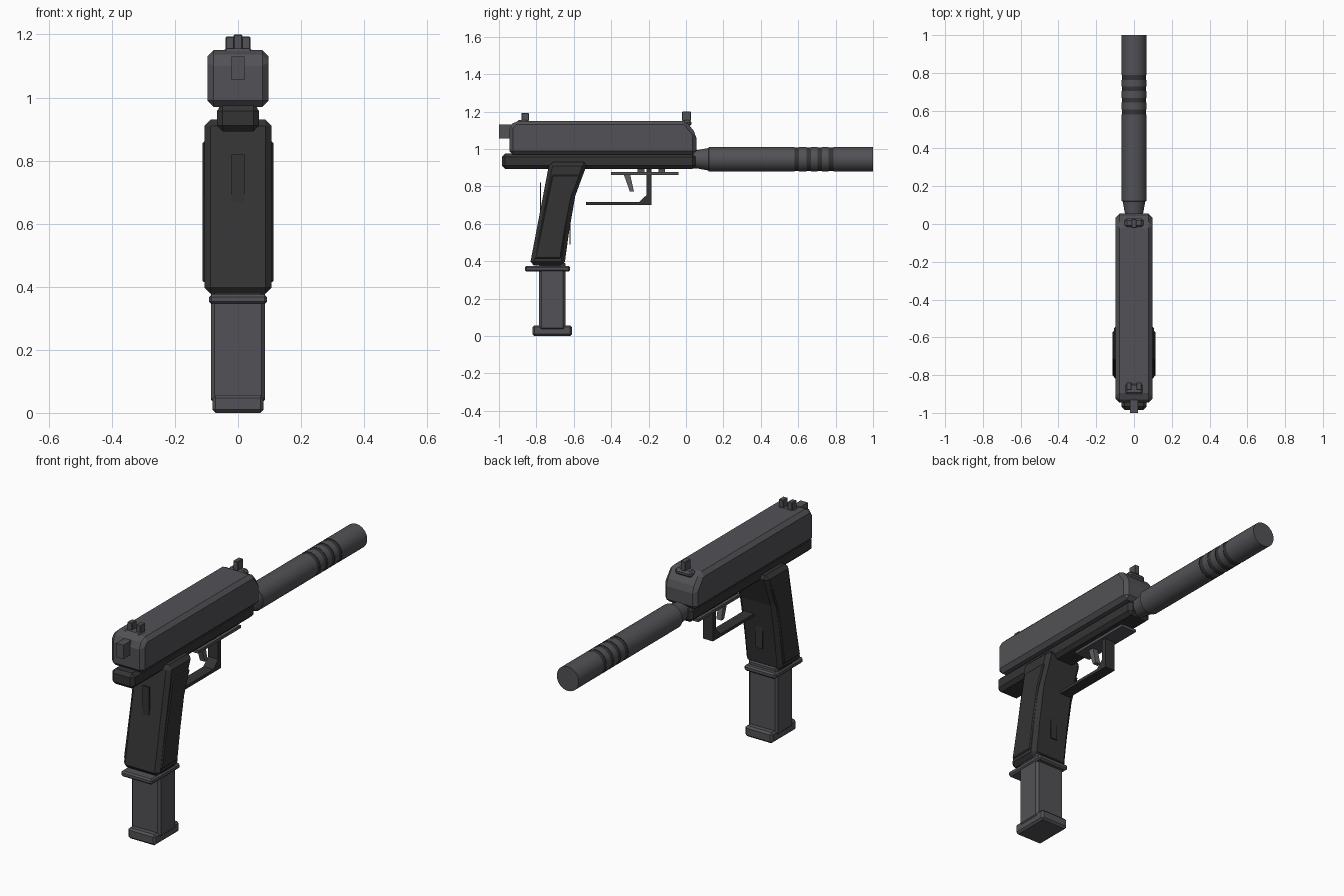
import bpy, bmesh, math

if "Cube" in bpy.data.objects:
    bpy.data.objects.remove(bpy.data.objects["Cube"])


def material(name, r, g, b):
    m = bpy.data.materials.new(name)
    m.diffuse_color = (r, g, b, 1)
    m.use_nodes = True
    m.node_tree.nodes["Principled BSDF"].inputs["Base Color"].default_value = m.diffuse_color
    return m


GREY = material("gunmetal grey", 0.085, 0.083, 0.093)
DARK = material("dark polymer", 0.034, 0.034, 0.034)
LIGHT = material("trigger grey", 0.12, 0.12, 0.125)


def finish(name, bm, mat, bevel=0):
    bmesh.ops.recalc_face_normals(bm, faces=bm.faces)
    me = bpy.data.meshes.new(name)
    bm.to_mesh(me)
    bm.free()
    ob = bpy.data.objects.new(name, me)
    bpy.context.collection.objects.link(ob)
    me.materials.append(mat)
    if bevel:
        mod = ob.modifiers.new("bevel", 'BEVEL')
        mod.width = bevel
        mod.segments = 1
        mod.limit_method = 'ANGLE'
        mod.angle_limit = math.radians(35)
    return ob


def prism(name, profile, x0, x1, mat, bevel=0):
    """Side profile in (y, z) extruded across x."""
    bm = bmesh.new()
    face = bm.faces.new([bm.verts.new((x0, y, z)) for y, z in profile])
    ext = bmesh.ops.extrude_face_region(bm, geom=[face])
    for v in ext["geom"]:
        if isinstance(v, bmesh.types.BMVert):
            v.co.x = x1
    return finish(name, bm, mat, bevel)


def box(name, x0, x1, y0, y1, z0, z1, mat, bevel=0):
    return prism(name, [(y0, z0), (y1, z0), (y1, z1), (y0, z1)], x0, x1, mat, bevel)


# slide with sloped nose, and lower frame
prism("slide", [(-0.945, 0.97), (0.055, 0.97), (0.055, 1.08), (0.0, 1.15),
                (-0.915, 1.15), (-0.945, 1.12)], -0.097, 0.097, GREY, 0.02)
box("frame", -0.067, 0.067, -0.985, 0.052, 0.893, 0.975, DARK, 0.018)

# sights and hammer
box("front_sight_base", -0.05, 0.05, -0.02, 0.03, 1.12, 1.155, GREY, 0.012)
box("front_sight", -0.014, 0.014, -0.022, 0.026, 1.15, 1.2, GREY, 0.003)
box("rear_sight_base", -0.05, 0.05, -0.905, -0.84, 1.13, 1.156, GREY, 0.012)
for side, s in (("left", -1), ("right", 1)):
    box("rear_sight_" + side, s * 0.012, s * 0.04, -0.88, -0.84, 1.15, 1.193, GREY, 0.003)
box("hammer", -0.021, 0.021, -1.0, -0.93, 1.055, 1.13, GREY)

# barrel and suppressor, a lathed outline with dark grooves
grooves = [(0.58, 0.605), (0.643, 0.667), (0.703, 0.727), (0.763, 0.788)]
outline = [(0.0, 0.048), (0.055, 0.048), (0.12, 0.06), (0.122, 0.065)]
for a, b in grooves:
    outline += [(a, 0.065), (a, 0.063), (b, 0.063), (b, 0.065)]
outline += [(1.0, 0.065)]
bm = bmesh.new()
N = 32
rings = [[bm.verts.new((r * math.cos(2 * math.pi * i / N), y,
                        0.945 + r * math.sin(2 * math.pi * i / N)))
          for i in range(N)] for y, r in outline]
for p, q in zip(rings, rings[1:]):
    for i in range(N):
        bm.faces.new((p[i], p[(i + 1) % N], q[(i + 1) % N], q[i]))
bm.faces.new(rings[0])
bm.faces.new(rings[-1])
for f in bm.faces:
    y = f.calc_center_median().y
    f.material_index = int(any(a - 0.001 < y < b + 0.001 for a, b in grooves))
    f.smooth = len(f.verts) == 4
barrel = finish("suppressor", bm, GREY)
barrel.data.materials.append(DARK)
bpy.context.view_layer.objects.active = barrel
barrel.select_set(True)
bpy.ops.object.shade_smooth_by_angle(angle=math.radians(30))

# grip with raised side panels
prism("grip", [(-0.835, 0.378), (-0.65, 0.378), (-0.625, 0.56), (-0.592, 0.75),
               (-0.525, 0.93), (-0.73, 0.93)], -0.107, 0.107, DARK, 0.02)
for side, s in (("left", -1), ("right", 1)):
    prism("grip_panel_" + side, [(-0.808, 0.415), (-0.67, 0.415), (-0.645, 0.57),
                                 (-0.612, 0.74), (-0.565, 0.86), (-0.715, 0.86)],
          s * 0.1, s * 0.113, DARK, 0.005)
box("rear_grip_strip", -0.02, 0.02, -0.78, -0.774, 0.6, 0.82, DARK)
box("front_grip_strip", -0.02, 0.02, -0.623, -0.617, 0.49, 0.68, DARK)

# magazine
box("magazine_collar", -0.092, 0.092, -0.862, -0.62, 0.345, 0.375, GREY, 0.008)
box("magazine_body", -0.086, 0.086, -0.785, -0.645, 0.03, 0.4, GREY, 0.012)
box("magazine_base", -0.081, 0.081, -0.82, -0.61, 0.0, 0.057, GREY, 0.01)

# trigger, guard and under rail
prism("trigger_guard", [(-0.535, 0.7), (-0.185, 0.7), (-0.185, 0.9), (-0.21, 0.9),
                        (-0.21, 0.755), (-0.25, 0.716), (-0.535, 0.716)],
      -0.03, 0.03, DARK)
box("under_rail", -0.045, 0.045, -0.4, -0.04, 0.862, 0.877, GREY)
for i, y in enumerate((-0.24, -0.13)):
    box("rail_mount_%d" % i, -0.03, 0.03, y - 0.018, y + 0.018, 0.87, 0.9, GREY)
prism("trigger", [(-0.335, 0.87), (-0.3, 0.87), (-0.278, 0.772), (-0.3, 0.772)],
      -0.015, 0.015, LIGHT)
